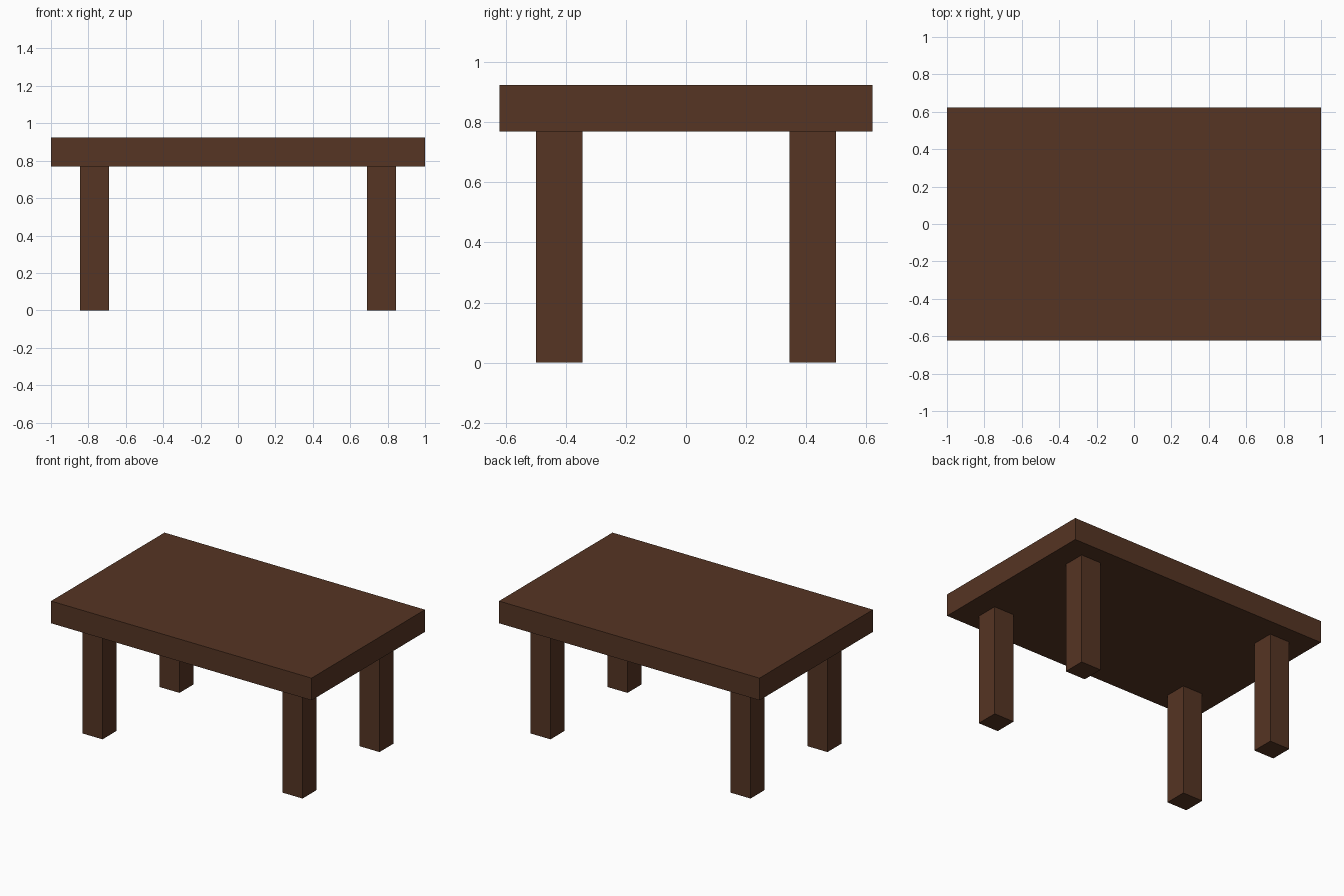
import bpy

if "Cube" in bpy.data.objects:
    bpy.data.objects.remove(bpy.data.objects["Cube"])

wood = bpy.data.materials.new("dark_brown_wood")
wood.diffuse_color = (0.092, 0.035, 0.017, 1.0)
wood.use_nodes = True
wood.node_tree.nodes["Principled BSDF"].inputs["Base Color"].default_value = wood.diffuse_color


def box(name, center, size):
    bpy.ops.mesh.primitive_cube_add(size=1, location=center)
    obj = bpy.context.object
    obj.name = name
    obj.scale = size
    bpy.ops.object.transform_apply(location=False, rotation=False, scale=True)
    obj.data.materials.append(wood)
    return obj


LEG_HEIGHT = 0.77
TOP_THICKNESS = 0.154
LEG_WIDTH = 0.154

# Thick rectangular slab
box("table_top", (0, 0, LEG_HEIGHT + TOP_THICKNESS / 2), (2.0, 1.244, TOP_THICKNESS))

# Four square legs set in from the edges
for x_side, x_name in ((-1, "left"), (1, "right")):
    for y_side, y_name in ((-1, "front"), (1, "back")):
        box(f"{y_name}_{x_name}_leg",
            (x_side * 0.768, y_side * 0.422, LEG_HEIGHT / 2),
            (LEG_WIDTH, LEG_WIDTH, LEG_HEIGHT))
